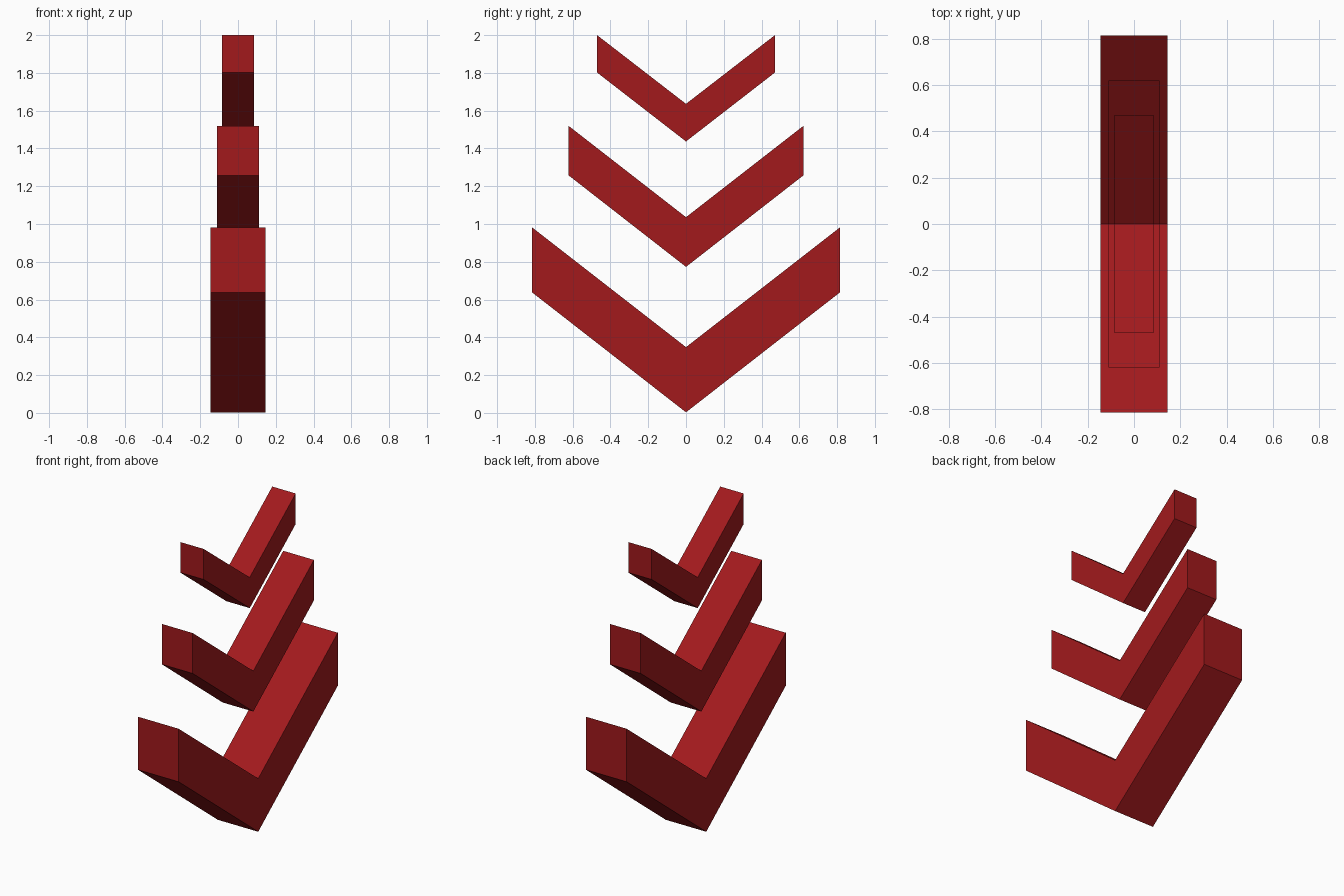
import bpy, bmesh

if "Cube" in bpy.data.objects:
    bpy.data.objects.remove(bpy.data.objects["Cube"])

red = bpy.data.materials.new("red")
red.diffuse_color = (0.36, 0.01, 0.012, 1)
red.use_nodes = True
red.node_tree.nodes["Principled BSDF"].inputs["Base Color"].default_value = red.diffuse_color


def chevron(name, half_x, half_y, apex_low, apex_high, tip_low, tip_high):
    """V-shaped profile in the YZ plane, extruded along X."""
    profile = [(0, apex_low), (half_y, tip_low), (half_y, tip_high),
               (0, apex_high), (-half_y, tip_high), (-half_y, tip_low)]
    bm = bmesh.new()
    face = bm.faces.new([bm.verts.new((-half_x, y, z)) for y, z in profile])
    ext = bmesh.ops.extrude_face_region(bm, geom=[face], use_keep_orig=True)
    verts = [v for v in ext["geom"] if isinstance(v, bmesh.types.BMVert)]
    bmesh.ops.translate(bm, vec=(2 * half_x, 0, 0), verts=verts)
    bmesh.ops.recalc_face_normals(bm, faces=bm.faces)
    mesh = bpy.data.meshes.new(name)
    bm.to_mesh(mesh)
    bm.free()
    mesh.materials.append(red)
    bpy.context.collection.objects.link(bpy.data.objects.new(name, mesh))


# Three stacked chevrons, shrinking upward
chevron("lower_chevron", 0.145, 0.815, 0.003, 0.348, 0.638, 0.982)
chevron("middle_chevron", 0.11, 0.621, 0.773, 1.036, 1.257, 1.519)
chevron("upper_chevron", 0.084, 0.471, 1.437, 1.636, 1.802, 2.0)
